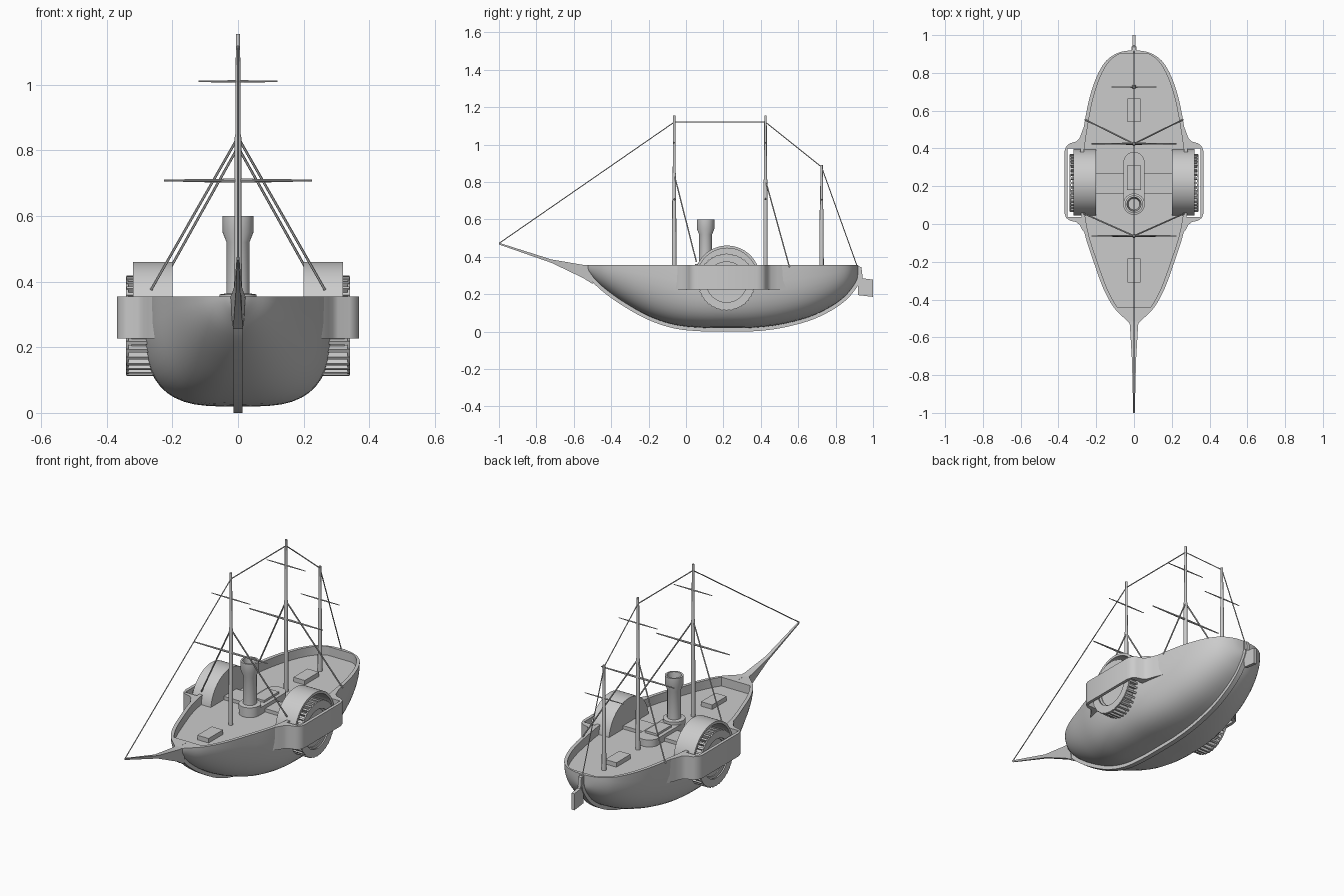
import bpy, bmesh, math
from mathutils import Vector

if "Cube" in bpy.data.objects:
    bpy.data.objects.remove(bpy.data.objects["Cube"])

RIM, DECK = 0.355, 0.306


def finish(name, bm, smooth=True):
    bmesh.ops.remove_doubles(bm, verts=bm.verts, dist=1e-5)
    bmesh.ops.recalc_face_normals(bm, faces=bm.faces)
    me = bpy.data.meshes.new(name)
    bm.to_mesh(me)
    bm.free()
    ob = bpy.data.objects.new(name, me)
    bpy.context.collection.objects.link(ob)
    if smooth:
        bpy.ops.object.select_all(action='DESELECT')
        ob.select_set(True)
        bpy.context.view_layer.objects.active = ob
        bpy.ops.object.shade_smooth_by_angle(angle=math.radians(35))
    return ob


def loft(name, rings, caps=True, closed=False):
    bm = bmesh.new()
    vs = [[bm.verts.new(p) for p in r] for r in rings]
    n = len(vs[0])
    pairs = list(zip(vs, vs[1:])) + ([(vs[-1], vs[0])] if closed else [])
    for a, b in pairs:
        for i in range(n):
            j = (i + 1) % n
            bm.faces.new((a[i], a[j], b[j], b[i]))
    if caps and not closed:
        bm.faces.new(vs[0])
        bm.faces.new(vs[-1])
    return finish(name, bm)


def lathe_z(name, prof, y, n=32, **kw):
    return loft(name, [[(r * math.cos(2 * math.pi * i / n), y + r * math.sin(2 * math.pi * i / n), z)
                        for i in range(n)] for r, z in prof], **kw)


def lathe_x(name, prof, y, z, n=48, **kw):
    return loft(name, [[(x, y + r * math.cos(2 * math.pi * i / n), z + r * math.sin(2 * math.pi * i / n))
                        for i in range(n)] for r, x in prof], **kw)


def prism_z(name, pts, z0, z1):
    return loft(name, [[(x, y, z) for x, y in pts] for z in (z0, z1)])


def prism_x(name, pts, h):
    return loft(name, [[(x, y, z) for y, z in pts] for x in (-h, h)])


def box(name, x, y0, y1, z0, z1):
    return prism_z(name, [(-x, y0), (x, y0), (x, y1), (-x, y1)], z0, z1)


def tube(name, p, q, r0, r1, n=12):
    p, q = Vector(p), Vector(q)
    rot = (q - p).to_track_quat('Z', 'Y')
    ring = lambda c, r: [c + rot @ Vector((r * math.cos(2 * math.pi * i / n), r * math.sin(2 * math.pi * i / n), 0))
                         for i in range(n)]
    return loft(name, [ring(p, r0), ring(q, r1)])


def mirror(ob):
    axis = bpy.data.objects.get("mirror_centre")
    if not axis:
        axis = bpy.data.objects.new("mirror_centre", None)
        axis.hide_render = True
        bpy.context.collection.objects.link(axis)
    ob.modifiers.new("mirror", 'MIRROR').mirror_object = axis
    return ob


# hull stations: y, half width, bottom z, section fullness
stations = [(-.535, .001, .335, 2), (-.525, .022, .322, 2), (-.50, .05, .293, 2), (-.44, .108, .235, 2.1),
            (-.34, .163, .162, 2.2), (-.2, .214, .083, 2.5), (-.06, .259, .036, 2.9), (.08, .284, .021, 3.3),
            (.22, .291, .019, 3.4), (.36, .287, .021, 3.3), (.5, .268, .037, 3.1), (.65, .24, .075, 2.8),
            (.76, .206, .125, 2.6), (.84, .166, .18, 2.4), (.885, .123, .23, 2.3), (.912, .065, .272, 2.2),
            (.92, .001, .30, 2)]
fine = []
for k in range(len(stations) - 1):
    p0, p1, p2, p3 = [Vector(stations[min(max(k + o, 0), len(stations) - 1)]) for o in (-1, 0, 1, 2)]
    for s in range(4):
        t = s / 4
        fine.append(.5 * (2 * p1 + (p2 - p0) * t + (2 * p0 - 5 * p1 + 4 * p2 - p3) * t ** 2
                          + (3 * p1 - p0 - 3 * p2 + p3) * t ** 3))
fine.append(Vector(stations[-1]))

# hull with bulwark and sunken deck
rings = []
for y, w, zb, n in fine:
    xi, yi = max(w - .02, 0), min(max(y, -.44), .9)
    ring = [(-xi, yi, DECK), (-xi, yi, RIM)]
    for i in range(25):
        a = math.pi * i / 24
        c, s = math.cos(a), max(math.sin(a), 0)
        ring.append((-math.copysign(abs(c) ** (2 / n), c) * w, y, RIM - (RIM - zb) * s ** (2 / n)))
    rings.append(ring + [(xi, yi, RIM), (xi, yi, DECK)])
loft("hull", rings, caps=False)

# keel following the bottom curve
line = [Vector((p[0], p[2])) for p in fine]
inner, outer = [], []
for i, p in enumerate(line):
    t = (line[min(i + 1, len(line) - 1)] - line[max(i - 1, 0)]).normalized()
    nrm = Vector((t.y, -t.x))
    inner.append(p - nrm * .012)
    outer.append(p + nrm * .019)
loft("keel", [[(-.014, *a), (.014, *a), (.014, *b), (-.014, *b)] for a, b in zip(inner, outer)])

# stern post and rudder
prism_x("stern_post", [(.905, .355), (.925, .352), (.925, .29), (.915, .25), (.9, .25)], .012)
prism_x("rudder", [(.915, .35), (.938, .345), (.945, .285), (1, .278), (1, .186), (.92, .195)], .009)

# beak and bowsprit, narrow below
loft("bowsprit", [[(-w * .6, y, a), (w * .6, y, a), (w, y, b), (-w, y, b)] for y, w, a, b in
                  [(-.5, .025, .255, .354), (-.55, .021, .287, .357), (-.72, .011, .368, .386),
                   (-1, .004, .466, .475)]])

# paddle wheel sponsons
mirror(prism_z("sponson", [(.25, -.06), (.275, -.03), (.288, -.005), (.305, .01), (.34, .018), (.36, .033),
                           (.369, .06), (.369, .38), (.36, .41), (.34, .427), (.305, .437), (.288, .455),
                           (.275, .49), (.255, .54), (.266, .4), (.352, .4), (.352, .036), (.266, .036)],
               .226, RIM))

# paddle box hood: open outward, closed inboard
WY, WZ, WR = .217, .265, .153
hood = []
for i in range(33):
    a = math.pi * i / 32
    sec = [(.2, .002), (.2, .176), (.32, .176), (.32, .162), (.212, .162), (.212, .002)]
    hood.append([(x, .22 + r * math.cos(a), .284 + r * math.sin(a)) for x, r in sec])
mirror(loft("paddle_box", hood))
mirror(lathe_x("paddle_box_base", [(.17, .2), (.17, .212)], .22, .284))

# paddle wheels: rims, hub disc, blades
for x in (.225, .333):
    mirror(lathe_x("wheel_rim", [(.108, x), (.15, x), (.15, x + .008), (.108, x + .008)], WY, WZ, closed=True))
mirror(lathe_x("wheel_drum", [(.13, .235), (.13, .325), (.1, .325), (.1, .235)], WY, WZ, closed=True))
mirror(lathe_x("wheel_disc", [(.105, .23), (.105, .32)], WY, WZ))
bm = bmesh.new()
for i in range(36):
    a = 2 * math.pi * i / 36
    c, s = math.cos(a), math.sin(a)
    v = [bm.verts.new((x, WY + r * c - h * s, WZ + r * s + h * c))
         for x in (.225, .34) for r, h in ((.125, -.005), (WR, -.005), (WR, .005), (.125, .005))]
    for f in ((0, 1, 2, 3), (7, 6, 5, 4), (0, 4, 5, 1), (1, 5, 6, 2), (2, 6, 7, 3), (3, 7, 4, 0)):
        bm.faces.new([v[k] for k in f])
mirror(finish("wheel_blades", bm, False))

# deckhouse, skylight, hatches, shaft cover
cap = [(.056 * math.cos(a), .325 + .056 * math.sin(a)) for a in [math.pi * i / 16 for i in range(17)]]
cap += [(-x, .43 - y) for x, y in cap]
prism_z("deckhouse", cap, .3, .345)
box("skylight", .036, .18, .31, .34, .357)
box("shaft_cover", .21, .16, .27, .3, .325)
box("aft_hatch", .035, .54, .665, .3, .331)
box("fore_hatch", .035, -.31, -.182, .3, .331)

# funnel
lathe_z("funnel", [(.057, .33), (.057, .361), (.035, .364), (.035, .52), (.047, .55), (.047, .6),
                   (.037, .6), (.03, .53)], .105)

# masts and yards
for name, y, top, joint, yards in [("fore", -.063, 1.155, .84, ((.708, .226, .006), (1.01, .12, .004))),
                                   ("main", .425, 1.155, .81, ((.708, .226, .006), (1.01, .12, .004))),
                                   ("mizzen", .725, .892, .65, ((.705, .12, .004),))]:
    lathe_z(name + "_mast", [(.012, .3), (.01, joint), (.008, joint + .01), (.0065, top)], y, n=12)
    for z, w, r in yards:
        mirror(tube(name + "_yard", (0, y, z), (w, y, z), r, r * .5, 8))

# stays and shrouds
stay = [(-1, .472), (-.063, 1.12), (.425, 1.12), (.725, .88), (.915, .35)]
for a, b in zip(stay, stay[1:]):
    tube("stay", (0, *a), (0, *b), .003, .003, 6)
mirror(tube("fore_shroud", (0, -.063, .84), (.265, .055, .375), .004, .004, 6))
mirror(tube("main_shroud", (0, .425, .81), (.26, .553, .345), .004, .004, 6))
